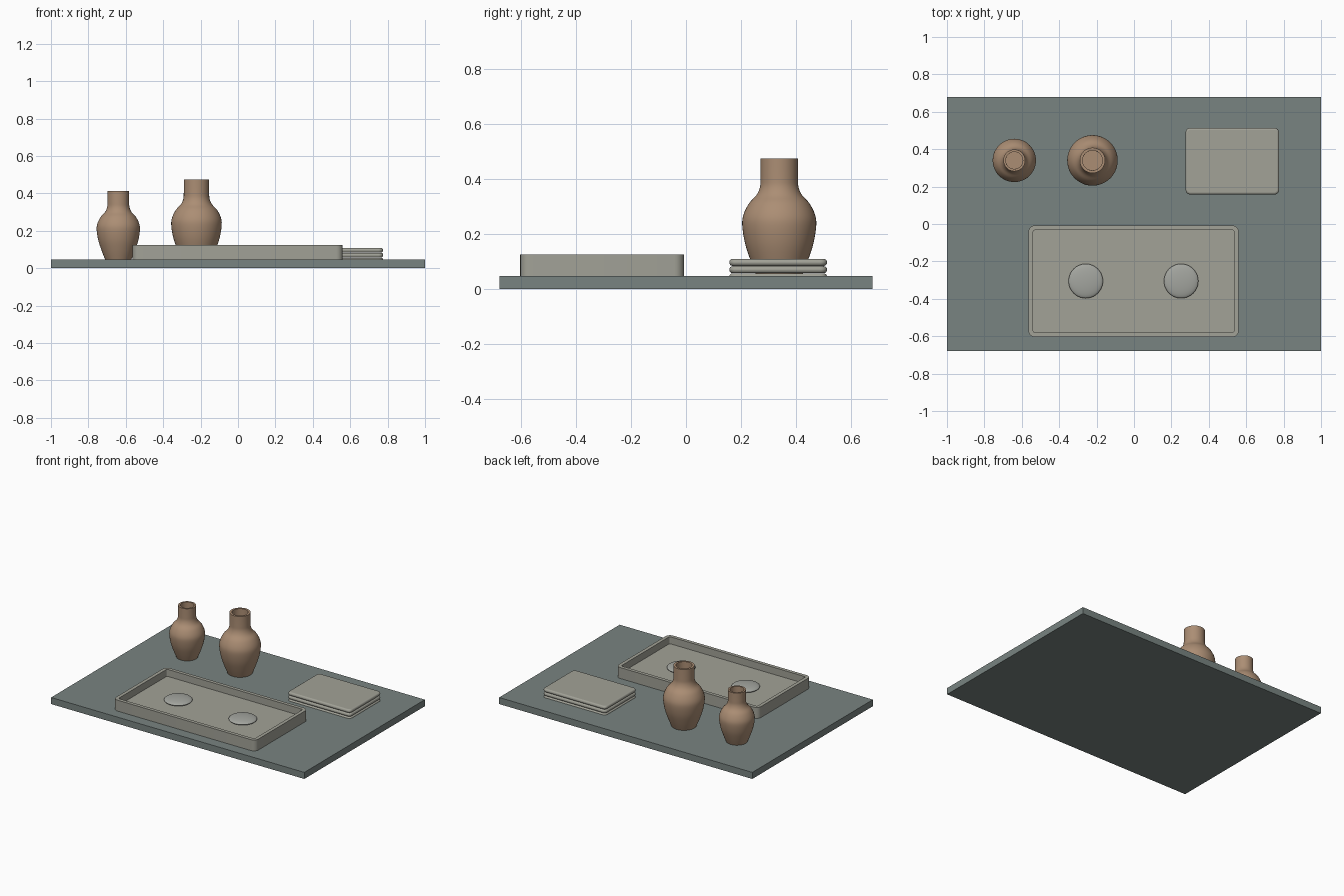
import bpy, bmesh, math
from mathutils import Matrix, Vector

if "Cube" in bpy.data.objects:
    bpy.data.objects.remove(bpy.data.objects["Cube"], do_unlink=True)


def material(name, rgb):
    mat = bpy.data.materials.new(name)
    mat.use_nodes = True
    mat.diffuse_color = (*rgb, 1)
    mat.node_tree.nodes["Principled BSDF"].inputs["Base Color"].default_value = (*rgb, 1)
    return mat


slate = material("slate grey", (0.19, 0.23, 0.22))
stone = material("warm stone grey", (0.36, 0.36, 0.31))
soap = material("pale grey", (0.37, 0.38, 0.35))
clay = material("brown clay", (0.41, 0.27, 0.175))


def finish(bm, name, mat, location, smooth=True):
    bmesh.ops.recalc_face_normals(bm, faces=bm.faces)
    mesh = bpy.data.meshes.new(name)
    bm.to_mesh(mesh)
    bm.free()
    mesh.materials.append(mat)
    obj = bpy.data.objects.new(name, mesh)
    bpy.context.collection.objects.link(obj)
    obj.location = location
    if smooth:
        bpy.ops.object.select_all(action='DESELECT')
        obj.select_set(True)
        bpy.context.view_layer.objects.active = obj
        bpy.ops.object.shade_smooth_by_angle(angle=math.radians(35))
    return obj


def rounded_slab(sx, sy, height, radius, steps=6):
    """Rounded rectangle standing on z = 0; returns the mesh and its top face."""
    bm = bmesh.new()
    corners = [(1, 1), (-1, 1), (-1, -1), (1, -1)]
    ring = []
    for i, (cx, cy) in enumerate(corners):
        for s in range(steps + 1):
            a = (i + s / steps) * math.pi / 2
            ring.append(bm.verts.new((cx * (sx / 2 - radius) + radius * math.cos(a),
                                      cy * (sy / 2 - radius) + radius * math.sin(a), 0)))
    bottom = bm.faces.new(ring)
    ext = bmesh.ops.extrude_face_region(bm, geom=[bottom], use_keep_orig=True)
    top_verts = [g for g in ext["geom"] if isinstance(g, bmesh.types.BMVert)]
    bmesh.ops.translate(bm, verts=top_verts, vec=(0, 0, height))
    top = next(g for g in ext["geom"] if isinstance(g, bmesh.types.BMFace))
    bmesh.ops.recalc_face_normals(bm, faces=bm.faces)
    return bm, top


BASE_TOP = 0.047

# Base board
bm = bmesh.new()
bmesh.ops.create_cube(bm, size=1, matrix=Matrix.Diagonal((2, 1.36, BASE_TOP, 1)))
finish(bm, "base_board", slate, (0, 0, BASE_TOP / 2), smooth=False)

# Shallow tray: inset the top, then sink the floor
bm, top = rounded_slab(1.124, 0.597, 0.078, 0.035)
bmesh.ops.inset_region(bm, faces=[top], thickness=0.025)
sunk = bmesh.ops.extrude_face_region(bm, geom=[top])
bmesh.ops.delete(bm, geom=[f for f in [top] if f.is_valid], context='FACES_ONLY')
bmesh.ops.translate(bm, verts=[g for g in sunk["geom"] if isinstance(g, bmesh.types.BMVert)],
                    vec=(0, 0, -0.05))
finish(bm, "tray", stone, (-0.002, -0.306, BASE_TOP))

# Two flattened rounds lying in the tray
for side, x in (("right", -0.258), ("left", 0.252)):
    bm = bmesh.new()
    bmesh.ops.create_uvsphere(bm, u_segments=40, v_segments=20, radius=1,
                              matrix=Matrix.Diagonal((0.092, 0.092, 0.018, 1)))
    finish(bm, f"{side}_round", soap, (x, -0.305, 0.087))

# Stack of folded cloths with soft edges
for i in range(3):
    bm, top = rounded_slab(0.5, 0.356, 0.025, 0.025)
    cloth = finish(bm, f"folded_cloth_{i + 1}", stone, (0.526, 0.336, 0.031 + 0.0265 * i))
    bevel = cloth.modifiers.new("soft edge", 'BEVEL')
    bevel.width = 0.011
    bevel.segments = 4
    bevel.limit_method = 'ANGLE'
    bevel.angle_limit = math.radians(50)

# Vases: smooth spline profile, lathed, hollow inside
OUTSIDE = [(0.082, 0), (0.104, 0.055), (0.125, 0.12), (0.135, 0.185), (0.130, 0.225),
           (0.110, 0.265), (0.083, 0.295), (0.070, 0.325), (0.068, 0.36), (0.068, 0.428)]
WALL = 0.015


def smooth_profile(points, steps=4):
    pts = [Vector(p) for p in points]
    out = []
    for i in range(len(pts) - 1):
        p0, p1, p2, p3 = pts[max(i - 1, 0)], pts[i], pts[i + 1], pts[min(i + 2, len(pts) - 1)]
        for s in range(steps):
            t = s / steps
            out.append(0.5 * (2 * p1 + (p2 - p0) * t + (2 * p0 - 5 * p1 + 4 * p2 - p3) * t * t
                              + (3 * p1 - p0 - 3 * p2 + p3) * t ** 3))
    return out + [pts[-1]]


def vase(name, x, y, scale):
    outer = smooth_profile(OUTSIDE)
    inner = [Vector((p.x - WALL, max(p.y, WALL))) for p in reversed(outer) if p.y > WALL / 2]
    profile = [Vector((0, 0))] + outer + inner + [Vector((0, WALL))]
    bm = bmesh.new()
    verts = [bm.verts.new((p.x * scale, 0, p.y * scale)) for p in profile]
    edges = [bm.edges.new(pair) for pair in zip(verts, verts[1:])]
    bmesh.ops.spin(bm, geom=verts + edges, cent=(0, 0, 0), axis=(0, 0, 1),
                   angle=2 * math.pi, steps=48, use_duplicate=False)
    bmesh.ops.remove_doubles(bm, verts=bm.verts, dist=1e-5)
    finish(bm, name, clay, (x, y, BASE_TOP))


vase("large_vase", -0.222, 0.34, 1.0)
vase("small_vase", -0.64, 0.34, 0.857)
